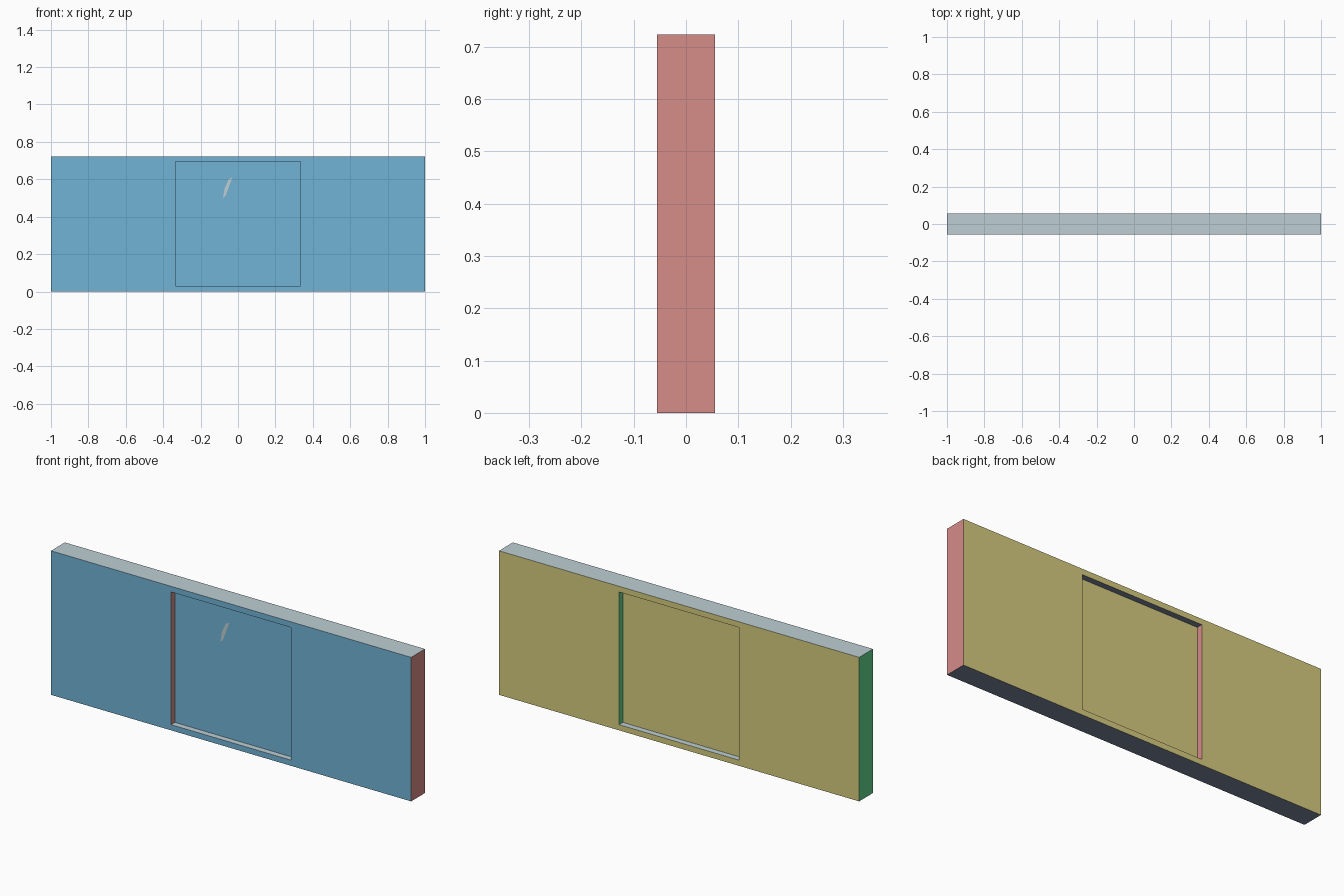
import bpy
import bmesh
from mathutils import Vector

if "Cube" in bpy.data.objects:
    bpy.data.objects.remove(bpy.data.objects["Cube"], do_unlink=True)

WIDTH, DEPTH, HEIGHT = 2.0, 0.11, 0.723
HALF_OPENING = 0.333
MID_Z = HEIGHT / 2
RECESS = 0.03


def make_material(name, rgb):
    """Flat material from display RGB values, converted to linear."""
    linear = [((c / 255 + 0.055) / 1.055) ** 2.4 for c in rgb] + [1.0]
    mat = bpy.data.materials.new(name)
    mat.use_nodes = True
    mat.diffuse_color = linear
    mat.node_tree.nodes["Principled BSDF"].inputs["Base Color"].default_value = linear
    return mat


# One colour for each direction a face looks in
SIDES = [
    (Vector((0, -1, 0)), make_material("front_blue", (113, 180, 214))),
    (Vector((0, 1, 0)), make_material("back_olive", (214, 205, 128))),
    (Vector((1, 0, 0)), make_material("left_rose", (214, 140, 136))),
    (Vector((-1, 0, 0)), make_material("right_green", (100, 212, 140))),
    (Vector((0, 0, 1)), make_material("top_pale_grey", (190, 206, 212))),
    (Vector((0, 0, -1)), make_material("underside_slate", (122, 133, 158))),
]


def add_object(name, bm, materials):
    mesh = bpy.data.meshes.new(name)
    bm.to_mesh(mesh)
    bm.free()
    for mat in materials:
        mesh.materials.append(mat)
    obj = bpy.data.objects.new(name, mesh)
    bpy.context.collection.objects.link(obj)
    return obj


# Wall slab
bm = bmesh.new()
bmesh.ops.create_cube(bm, size=1)
bmesh.ops.scale(bm, vec=(WIDTH, DEPTH, HEIGHT), verts=bm.verts)
bmesh.ops.translate(bm, vec=(0, 0, MID_Z), verts=bm.verts)

# Cut lines around the square opening
for axis in (Vector((1, 0, 0)), Vector((0, 0, 1))):
    for side in (-1, 1):
        point = Vector((0, 0, MID_Z)) + axis * side * HALF_OPENING
        bmesh.ops.bisect_plane(bm, geom=bm.verts[:] + bm.edges[:] + bm.faces[:],
                               plane_co=point, plane_no=axis)

# Sink the square on both faces, leaving a thin pane between
bm.normal_update()
for side in (-1, 1):
    centre = Vector((0, side * DEPTH / 2, MID_Z))
    face = min(bm.faces, key=lambda f: (f.calc_center_median() - centre).length)
    grown = bmesh.ops.extrude_face_region(bm, geom=[face])["geom"]
    moved = [g for g in grown if isinstance(g, bmesh.types.BMVert)]
    bmesh.ops.translate(bm, vec=(0, -side * RECESS, 0), verts=moved)
    if face.is_valid:
        bmesh.ops.delete(bm, geom=[face], context="FACES_ONLY")

# Colour every face by the direction it looks in
bmesh.ops.recalc_face_normals(bm, faces=bm.faces)
for face in bm.faces:
    face.material_index = max(range(len(SIDES)),
                              key=lambda i: face.normal.dot(SIDES[i][0]))
add_object("recessed_wall_panel", bm, [mat for _, mat in SIDES])

# Small pale chip on the front of the pane
bm = bmesh.new()
outline = [(-0.08, 0.50), (-0.065, 0.515), (-0.03, 0.61), (-0.05, 0.60), (-0.072, 0.55)]
pane_y = -DEPTH / 2 + RECESS
chip = bm.faces.new([bm.verts.new((x, pane_y - 0.001, z)) for x, z in outline])
chip.normal_update()
if chip.normal.y > 0:
    chip.normal_flip()
add_object("pane_chip", bm, [SIDES[4][1]])
